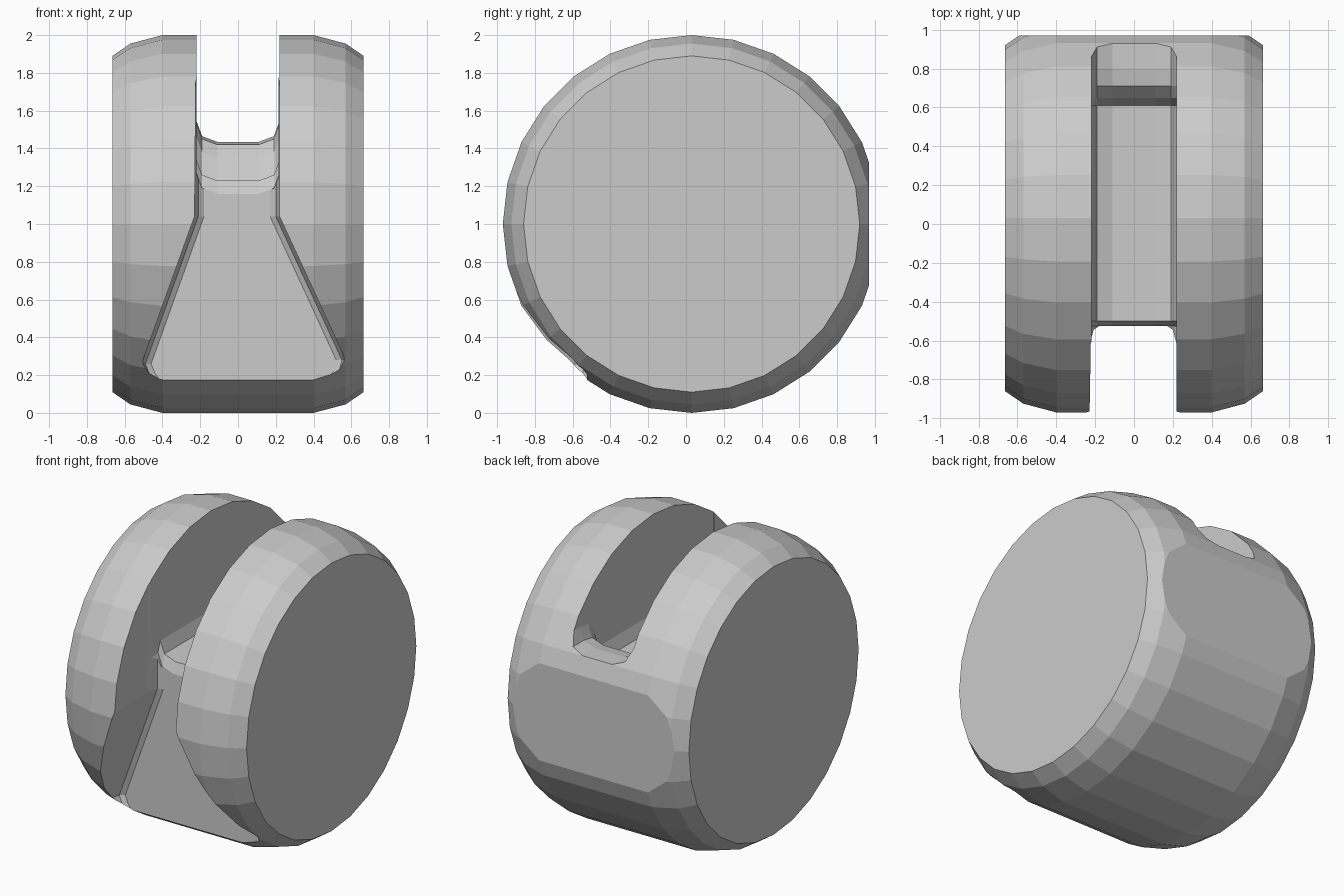
import bpy, bmesh
from math import sin, cos, pi

if "Cube" in bpy.data.objects:
    bpy.data.objects.remove(bpy.data.objects["Cube"])


def loft(name, rings):
    """Closed solid skinned through a list of equal-length point rings."""
    bm = bmesh.new()
    loops = [[bm.verts.new(p) for p in ring] for ring in rings]
    for a, b in zip(loops, loops[1:]):
        for i in range(len(a)):
            j = (i + 1) % len(a)
            bm.faces.new((a[i], a[j], b[j], b[i]))
    bm.faces.new(loops[0])
    bm.faces.new(loops[-1])
    bmesh.ops.recalc_face_normals(bm, faces=bm.faces)
    mesh = bpy.data.meshes.new(name)
    bm.to_mesh(mesh)
    bm.free()
    obj = bpy.data.objects.new(name, mesh)
    bpy.context.collection.objects.link(obj)
    return obj


# Wheel-shaped body: rounded-edge drum lying along x
SEGMENTS, CENTRE_Y = 28, 0.03
half = [(0.40, 1.0), (0.57, 0.955), (0.665, 0.89)]
profile = [(-x, r) for x, r in reversed(half)] + half
body = loft("slotted_wheel_body", [
    [(x, CENTRE_Y + r * sin(2 * pi * i / SEGMENTS), 1 + r * cos(2 * pi * i / SEGMENTS))
     for i in range(SEGMENTS)] for x, r in profile])

# Flat pad cut across the back
bm = bmesh.new()
bm.from_mesh(body.data)
cut = bmesh.ops.bisect_plane(bm, geom=bm.verts[:] + bm.edges[:] + bm.faces[:],
                             plane_co=(0, 0.97, 0), plane_no=(0, 1, 0), clear_outer=True)
bmesh.ops.holes_fill(bm, edges=[e for e in bm.edges if e.is_boundary])
bmesh.ops.recalc_face_normals(bm, faces=bm.faces)
bm.to_mesh(body.data)
bm.free()

# Front opening: narrow at the top, flared at the bottom, ending at a vertical wall
right = [(0.22, 2.2), (0.22, 1.04), (0.57, 0.28), (0.555, 0.22), (0.48, 0.13)]
left = [(-0.43, 0.13), (-0.49, 0.21), (-0.51, 0.26), (-0.23, 1.04), (-0.22, 2.2)]
outline = right + left


def front_ring(y, inset):
    return [(x - inset * (1 if x > 0 else -1), y, z) for x, z in outline]


front_cutter = loft("front_opening_cutter", [
    front_ring(-1.2, 0), front_ring(-0.62, 0), front_ring(-0.545, 0.02), front_ring(-0.525, 0.05)])

# Top slot: filleted floor with a raised lip at the back
stations = [(-0.60, 1.15), (-0.525, 1.16), (-0.50, 1.23), (0.61, 1.23),
            (0.65, 1.35), (0.71, 1.42), (0.80, 1.435), (1.1, 1.435)]


def slot_ring(y, h):
    side = [(0.22, 2.2), (0.22, h + 0.11), (0.19, h + 0.03), (0.11, h)]
    return [(x, y, z) for x, z in side] + [(-x, y, z) for x, z in reversed(side)]


slot_cutter = loft("top_slot_cutter", [slot_ring(y, h) for y, h in stations])

# Carve both openings, then discard the cutters
for cutter in (front_cutter, slot_cutter):
    cutter.hide_render = True
    mod = body.modifiers.new(cutter.name, 'BOOLEAN')
    mod.operation = 'DIFFERENCE'
    mod.solver = 'EXACT'
    mod.object = cutter
    bpy.context.view_layer.objects.active = body
    bpy.ops.object.modifier_apply(modifier=mod.name)
    bpy.data.objects.remove(cutter)
